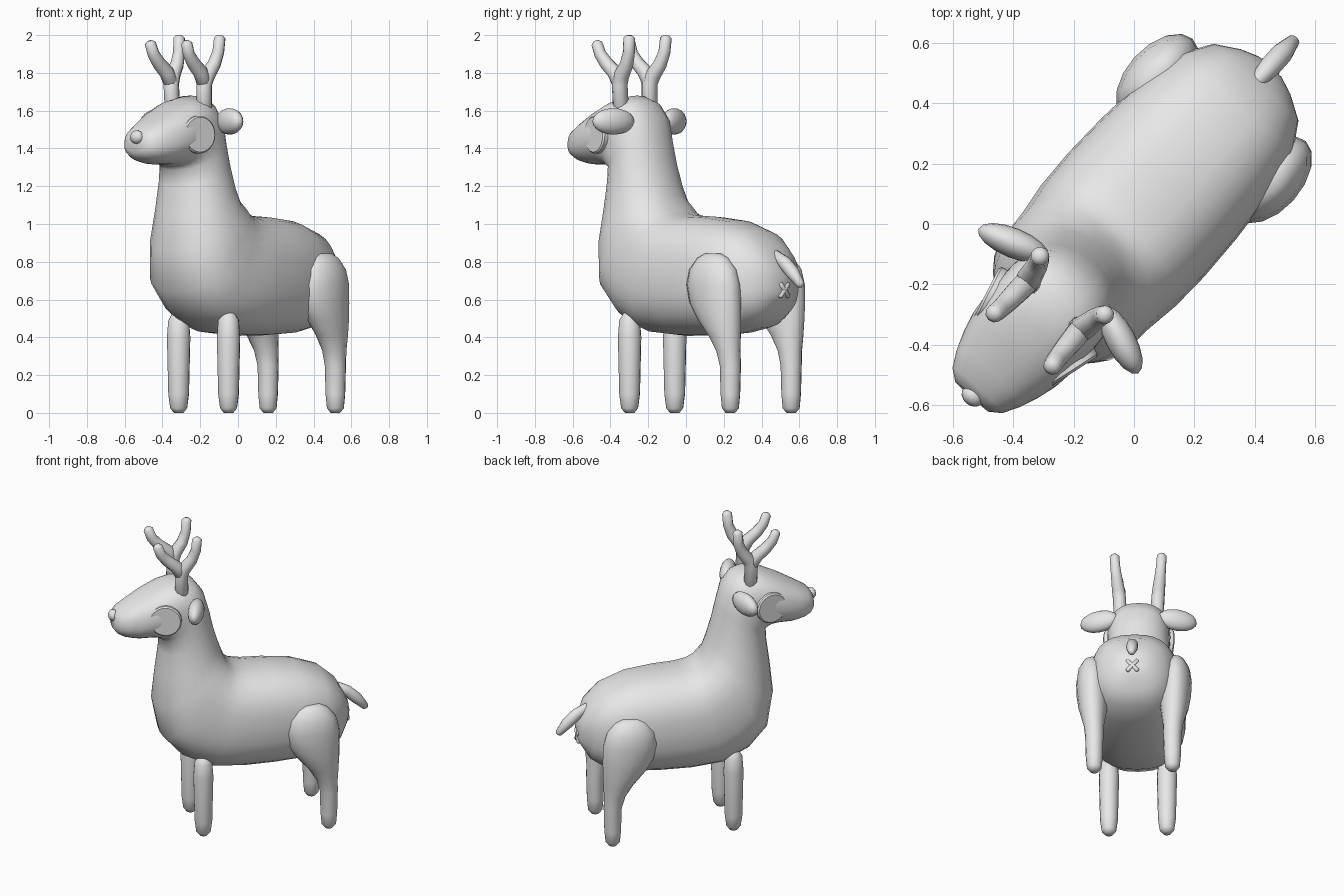
import bpy
import bmesh
import math
from mathutils import Vector, Matrix

cube = bpy.data.objects.get("Cube")
if cube:
    bpy.data.objects.remove(cube, do_unlink=True)

# One plain grey for the whole animal
grey = bpy.data.materials.new("plain_grey")
grey.use_nodes = True
grey.diffuse_color = (0.8, 0.8, 0.8, 1)
grey.node_tree.nodes["Principled BSDF"].inputs["Base Color"].default_value = (0.8, 0.8, 0.8, 1)

# Parts are built facing -y, then turned to the standing direction
TURN = Matrix.Rotation(math.radians(-42.1), 4, "Z") @ Matrix.Translation((-0.015, 0, 0))


def finish(name, bm, sharp_angle=None):
    bmesh.ops.recalc_face_normals(bm, faces=bm.faces)
    mesh = bpy.data.meshes.new(name)
    bm.to_mesh(mesh)
    bm.free()
    mesh.materials.append(grey)
    obj = bpy.data.objects.new(name, mesh)
    bpy.context.collection.objects.link(obj)
    obj.matrix_world = TURN
    bpy.ops.object.select_all(action="DESELECT")
    obj.select_set(True)
    bpy.context.view_layer.objects.active = obj
    if sharp_angle:
        bpy.ops.object.shade_smooth_by_angle(angle=math.radians(sharp_angle))
    else:
        bpy.ops.object.shade_smooth()


def rounded(value, power):
    return math.copysign(abs(value) ** (2 / power), value)


def loft(bm, rings, sides):
    """Skin a row of rounded sections: centre, half axis, half axis, squareness (2 is an ellipse)."""
    loops = []
    angles = [2 * math.pi * i / sides for i in range(sides)]
    for centre, a, b, power in rings:
        loops.append([bm.verts.new(centre + a * rounded(math.cos(t), power) + b * rounded(math.sin(t), power))
                      for t in angles])
    for low, high in zip(loops, loops[1:]):
        for i in range(sides):
            j = (i + 1) % sides
            bm.faces.new((low[i], low[j], high[j], high[i]))
    bm.faces.new(loops[0])
    bm.faces.new(loops[-1])


def tube(bm, points, sides=10):
    """Tapered tube with domed ends; points are (x, y, z, radius)."""
    path = [Vector(p[:3]) for p in points]
    rings = []
    last = len(points) - 1
    for i, p in enumerate(points):
        along = (path[min(i + 1, last)] - path[max(i - 1, 0)]).normalized()
        a = along.cross(Vector((1, 0, 0))).normalized()
        b = along.cross(a)
        r = p[3]
        ring = (path[i], a * r, b * r, 2)
        cap = (path[i] + along * r * (0.5 if i else -0.5), a * r * 0.5, b * r * 0.5, 2)
        rings += [cap, ring] if i == 0 else [ring, cap] if i == last else [ring]
    loft(bm, rings, sides)


def ball(bm, centre, radii, turn=0):
    place = Matrix.Translation(centre) @ Matrix.Rotation(turn, 4, "Z") @ Matrix.Diagonal((*radii, 1))
    bmesh.ops.create_uvsphere(bm, u_segments=16, v_segments=10, radius=1, matrix=place)


# Body, neck and head: back point (y, z), belly point (y, z), half width
TORSO = [
    (.69, .74, .69, .62, .05), (.668, .79, .668, .59, .11), (.62, .88, .62, .51, .19),
    (.52, .965, .53, .45, .25), (.36, 1.02, .38, .42, .285), (.18, 1.04, .2, .41, .3),
    (.05, 1.045, 0, .408, .305), (-.02, 1.06, -.2, .425, .3), (-.06, 1.085, -.37, .505, .285),
    (-.08, 1.11, -.49, .64, .28),
]
NECK = [
    (-.1, 1.15, -.535, .85, .255), (-.125, 1.22, -.515, 1.05, .22),
    (-.158, 1.33, -.495, 1.2, .2), (-.185, 1.45, -.49, 1.285, .19),
]
HEAD = [
    (-.22, 1.57, -.52, 1.31, .192), (-.28, 1.65, -.56, 1.315, .195), (-.36, 1.68, -.6, 1.315, .194),
    (-.47, 1.655, -.645, 1.315, .186), (-.58, 1.605, -.68, 1.32, .168), (-.68, 1.55, -.725, 1.33, .142),
    (-.75, 1.51, -.765, 1.35, .112), (-.782, 1.48, -.788, 1.38, .075),
]
bm = bmesh.new()
rings = []
for table, power in ((TORSO, 2.5), (NECK, 2.1), (HEAD, 2.4)):
    for ty, tz, by, bz, w in table:
        top, bottom = Vector((0, ty, tz)), Vector((0, by, bz))
        rings.append(((top + bottom) / 2, (top - bottom) / 2, Vector((w, 0, 0)), power))
loft(bm, rings, 28)
finish("body", bm)

# Legs: height, x, y, half width across, half width along
FRONT_LEG = [
    (0, .178, -.255, .025, .025), (.025, .178, -.255, .045, .045), (.1, .178, -.255, .055, .055),
    (.4, .178, -.255, .062, .062), (.49, .178, -.255, .055, .055), (.55, .178, -.255, .02, .02),
]
HIND_LEG = [
    (0, .24, .52, .025, .025), (.025, .24, .52, .045, .045), (.1, .24, .52, .052, .052),
    (.25, .24, .52, .056, .056), (.33, .243, .508, .062, .067), (.41, .247, .485, .076, .095),
    (.49, .25, .452, .09, .132), (.58, .253, .424, .098, .162), (.68, .255, .412, .1, .17),
    (.76, .255, .41, .09, .15), (.82, .255, .41, .06, .1), (.845, .255, .41, .03, .05),
]

# Parts that come in pairs
for side, s in (("left", 1), ("right", -1)):
    for part, table in (("front_leg", FRONT_LEG), ("hind_leg", HIND_LEG)):
        bm = bmesh.new()
        loft(bm, [(Vector((s * x, y, z)), Vector((0, ry, 0)), Vector((rx, 0, 0)), 2)
                  for z, x, y, rx, ry in table], 16)
        finish(f"{side}_{part}", bm)

    # Antler: stem with a rear tine, plus a front tine, both curling upward
    bm = bmesh.new()
    tube(bm, [(s * .112, -.375, 1.58, .042), (s * .118, -.38, 1.74, .042), (s * .124, -.36, 1.79, .041),
              (s * .132, -.318, 1.845, .036), (s * .14, -.294, 1.91, .032), (s * .145, -.288, 1.984, .031)])
    tube(bm, [(s * .118, -.38, 1.745, .04), (s * .121, -.415, 1.805, .04), (s * .123, -.47, 1.85, .036),
              (s * .126, -.512, 1.9, .032), (s * .13, -.532, 1.955, .03)])
    finish(f"{side}_antler", bm)

    # Ear: flattened leaf pointing out and slightly forward
    bm = bmesh.new()
    ball(bm, (s * .24, -.315, 1.543), (.125, .05, .07), math.radians(-20 * s))
    finish(f"{side}_ear", bm)

    # Eye: flat round disc with a softened rim
    bm = bmesh.new()
    loft(bm, [(Vector((0, 0, h)), Vector((r, 0, 0)), Vector((0, r, 0)), 2)
              for h, r in ((-.04, .1), (.004, .1), (.012, .092))], 28)
    bm.transform(Matrix.Translation((s * .184, -.495, 1.473))
                 @ Matrix.Rotation(math.radians(-15 * s), 4, "Z")
                 @ Matrix.Rotation(s * math.pi / 2, 4, "Y"))
    finish(f"{side}_eye", bm, 30)

# Nose
bm = bmesh.new()
ball(bm, (0, -.782, 1.46), (.04, .032, .036))
finish("nose", bm)

# Tail
bm = bmesh.new()
tube(bm, [(0, .62, .84, .025), (0, .69, .795, .036), (0, .75, .74, .036), (0, .805, .678, .022)], 12)
finish("tail", bm)

# Small raised cross under the tail
bm = bmesh.new()
for s in (1, -1):
    tube(bm, [(-s * .03, .686, .617, .014), (s * .03, .686, .682, .014)], 8)
finish("rump_cross", bm)
